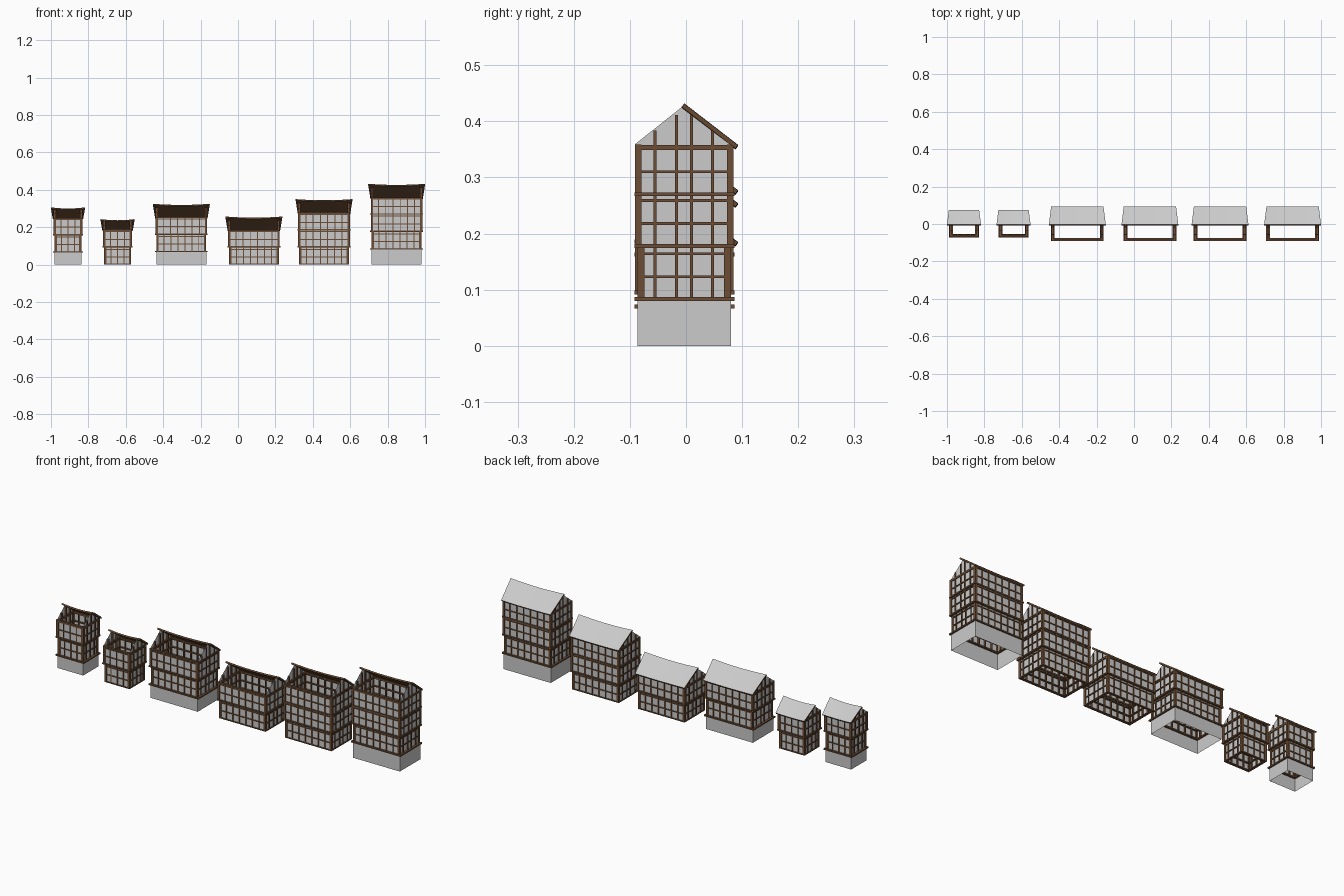
import bpy, bmesh, math
from mathutils import Vector, Matrix

if "Cube" in bpy.data.objects:
    bpy.data.objects.remove(bpy.data.objects["Cube"])

brown = bpy.data.materials.new("timber_brown")
brown.diffuse_color = (0.15, 0.075, 0.035, 1)
brown.use_nodes = True
brown.node_tree.nodes["Principled BSDF"].inputs["Base Color"].default_value = brown.diffuse_color
CY = -0.003          # shared ridge line
T, D = 0.005, 0.012  # timber face width and depth


def box(bm, x0, x1, y0, y1, z0, z1):
    m = Matrix.Translation(((x0 + x1) / 2, (y0 + y1) / 2, (z0 + z1) / 2)) \
        @ Matrix.Diagonal((x1 - x0, y1 - y0, z1 - z0, 1))
    bmesh.ops.create_cube(bm, size=1, matrix=m)


def poly(bm, pts):
    bm.faces.new([bm.verts.new(p) for p in pts])


def finish(bm, name, mat=None):
    bmesh.ops.recalc_face_normals(bm, faces=bm.faces)
    me = bpy.data.meshes.new(name)
    bm.to_mesh(me)
    bm.free()
    ob = bpy.data.objects.new(name, me)
    bpy.context.collection.objects.link(ob)
    if mat:
        me.materials.append(mat)
    return ob


def ring(bm, cx, hw, hd, z, h, depth):
    # four horizontal beams around the house, outer size hw x hd
    for s in (-1, 1):
        y0, y1 = sorted((CY + s * hd, CY + s * (hd - depth)))
        box(bm, cx - hw, cx + hw, y0, y1, z - h / 2, z + h / 2)
        x0, x1 = sorted((cx + s * hw, cx + s * (hw - depth)))
        box(bm, x0, x1, CY - hd + depth, CY + hd - depth, z - h / 2, z + h / 2)


def shell(bm, cx, hw, hd, z0, z1):
    # four upright wall sheets
    c = [(cx - hw, CY - hd), (cx + hw, CY - hd), (cx + hw, CY + hd), (cx - hw, CY + hd)]
    for i in range(4):
        a, b = c[i], c[(i + 1) % 4]
        poly(bm, [(*a, z0), (*b, z0), (*b, z1), (*a, z1)])


def house(n, cx, big, stone, floors, eave, ridge):
    hw, hd = (0.138, 0.088) if big else (0.077, 0.067)
    nx = 7 if big else 4
    side = [-0.052, -0.014, 0.013, 0.05] if big else [-0.033, 0, 0.033]
    walls, frame = bmesh.new(), bmesh.new()
    levels = floors + [eave]
    peak = ridge - 0.009

    # storeys, the lowest slightly set in below the jetty
    for i, z0 in enumerate(floors):
        z1 = levels[i + 1]
        inset = 0.005 if i == 0 else 0
        w, d = hw - inset, hd - inset
        shell(walls, cx, w - D / 2 + 0.002, d - D / 2 + 0.002, z0, z1)
        for z in (z0 + 0.04, z0 + 0.081):
            if z < z1 - 0.004:
                ring(frame, cx, w, d, z, T, D)
        for k in range(nx + 1):
            x = cx - w + T / 2 + (2 * w - T) * k / nx
            for s in (-1, 1):
                y0, y1 = sorted((CY + s * d, CY + s * (d - D)))
                box(frame, x - T / 2, x + T / 2, y0, y1, z0, z1)
        ends = [-d + T / 2] + side + [d - T / 2]
        for y in ends:
            for s in (-1, 1):
                x0, x1 = sorted((cx + s * w, cx + s * (w - D)))
                box(frame, x0, x1, CY + y - T / 2, CY + y + T / 2, z0, z1)
        # jetty beam, or ground sill
        if z0 > 0:
            ring(frame, cx, hw + 0.003, hd + 0.001, z0, 0.007, D + 0.004)
        else:
            ring(frame, cx, w, d, 0.0025, T, D)
    ring(frame, cx, hw, hd, eave - 0.004, 0.006, D)

    # gables with posts reaching the slope
    for s in (-1, 1):
        x = cx + s * (hw - D / 2 + 0.002)
        poly(walls, [(x, CY - hd, eave), (x, CY + hd, eave), (x, CY, peak + 0.006)])
        x0, x1 = sorted((cx + s * hw, cx + s * (hw - D)))
        for y in side:
            top = eave + (peak - eave) * (1 - (abs(y) + T / 2) / hd)
            box(frame, x0, x1, CY + y - T / 2, CY + y + T / 2, eave, top)
    finish(walls, f"wall_panels_{n}")
    finish(frame, f"timber_frame_{n}", brown)

    # stone base
    if stone:
        base = bmesh.new()
        shell(base, cx, hw - 0.004, hd - 0.005, 0, stone)
        finish(base, f"stone_base_{n}")

    # rear roof slope: flared at the ridge and sagging in the middle
    rw, ew = (0.152, 0.140) if big else (0.091, 0.081)
    yr, ye = CY, (0.093 if big else 0.075)
    ze = eave - 0.001
    nrm = Vector((0, ridge - ze, ye - yr)).normalized()
    N = 8

    def sheet(bm, off):
        rows = []
        for i in range(N + 1):
            t = -1 + 2 * i / N
            sag = 0.006 * (1 - t * t)
            a = Vector((cx + rw * t, yr, ridge - sag)) - nrm * off
            b = Vector((cx + ew * t, ye, ze - sag * 0.3)) - nrm * off
            rows.append((bm.verts.new(a), bm.verts.new(b)))
        for p, q in zip(rows, rows[1:]):
            bm.faces.new((p[0], q[0], q[1], p[1]))
        return rows

    top = bmesh.new()
    sheet(top, 0)
    finish(top, f"roof_covering_{n}")
    under = bmesh.new()
    A, B = sheet(under, 0.0005), sheet(under, 0.008)
    loop = lambda r: [p[0] for p in r] + [p[1] for p in reversed(r)]
    la, lb = loop(A), loop(B)
    for i in range(len(la)):
        j = (i + 1) % len(la)
        under.faces.new((la[i], la[j], lb[j], lb[i]))
    finish(under, f"roof_boards_{n}", brown)


# centre x, large?, stone height, storey base heights, eave, ridge
house(1, -0.909, False, 0.067, [0.067, 0.16], 0.250, 0.306)
house(2, -0.644, False, 0, [0, 0.095], 0.187, 0.243)
house(3, -0.303, True, 0.070, [0.070, 0.163], 0.255, 0.325)
house(4, 0.085, True, 0, [0, 0.095], 0.186, 0.257)
house(5, 0.460, True, 0, [0, 0.095, 0.186], 0.278, 0.350)
house(6, 0.848, True, 0.083, [0.083, 0.178, 0.270], 0.359, 0.432)
